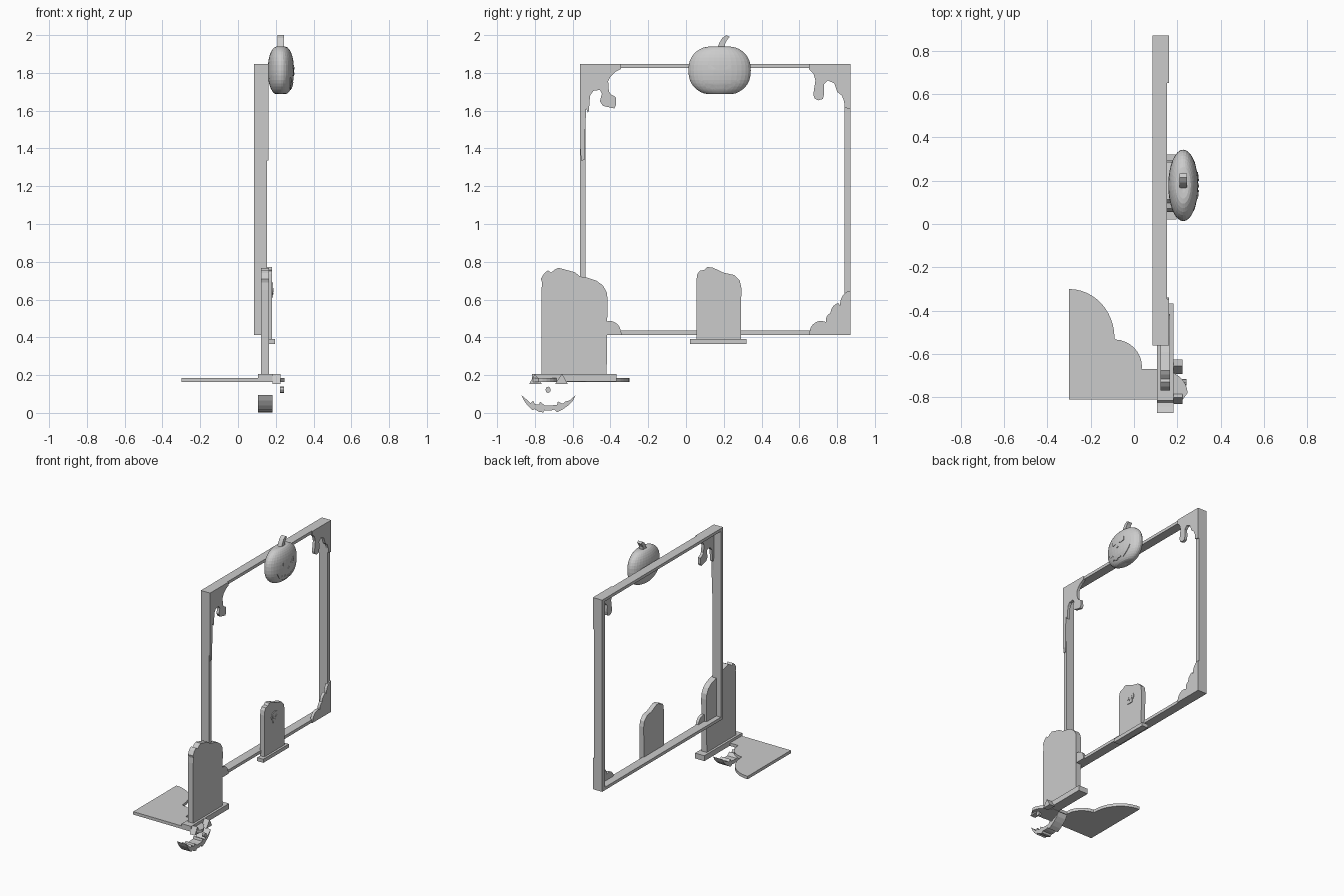
import bpy, bmesh, math


def finish(name, bm):
    bmesh.ops.recalc_face_normals(bm, faces=bm.faces)
    me = bpy.data.meshes.new(name)
    bm.to_mesh(me)
    bm.free()
    ob = bpy.data.objects.new(name, me)
    bpy.context.collection.objects.link(ob)
    return ob


def prism(name, pts, back, front):
    """Extrude a (y, z) outline along x; back and front may be functions of (y, z)."""
    bm = bmesh.new()
    at = lambda d, p: d(*p) if callable(d) else d
    a = [bm.verts.new((at(back, p), *p)) for p in pts]
    b = [bm.verts.new((at(front, p), *p)) for p in pts]
    caps = [bm.faces.new(a), bm.faces.new(b)]
    for i in range(len(pts)):
        j = (i + 1) % len(pts)
        bm.faces.new((a[i], a[j], b[j], b[i]))
    bmesh.ops.recalc_face_normals(bm, faces=bm.faces)
    bmesh.ops.triangulate(bm, faces=caps)
    return finish(name, bm)


def box(name, x0, x1, y0, y1, z0, z1):
    return prism(name, [(y0, z0), (y1, z0), (y1, z1), (y0, z1)], x0, x1)


def arc(cy, cz, ry, rz, a0, a1, n=8):
    return [(cy + ry * math.cos(math.radians(a0 + (a1 - a0) * i / n)),
             cz + rz * math.sin(math.radians(a0 + (a1 - a0) * i / n))) for i in range(n + 1)]


# Square frame
box("frame_top", .085, .153, -.56, .87, 1.825, 1.847)
box("frame_bottom", .085, .153, -.56, .87, .413, .435)
box("frame_left", .085, .153, -.56, -.533, .435, 1.825)
box("frame_right", .085, .153, .838, .87, .435, 1.825)

# Dripping slime in the upper corners
prism("slime_left", [
    (-.56, 1.847), (-.345, 1.847), (-.345, 1.82), (-.375, 1.805), (-.4, 1.78), (-.412, 1.755),
    (-.408, 1.70), (-.395, 1.685), (-.372, 1.672), (-.37, 1.63), (-.38, 1.612), (-.44, 1.625),
    (-.456, 1.65), (-.445, 1.69), (-.455, 1.71), (-.49, 1.705), (-.508, 1.68), (-.514, 1.60),
    (-.52, 1.59), (-.528, 1.61), (-.533, 1.52), (-.537, 1.34), (-.555, 1.335), (-.56, 1.40)], .14, .161)
prism("slime_right", [
    (.87, 1.847), (.65, 1.847), (.65, 1.82), (.675, 1.795), (.685, 1.76), (.674, 1.685),
    (.68, 1.665), (.70, 1.655), (.725, 1.662), (.732, 1.69), (.73, 1.74), (.75, 1.76),
    (.785, 1.745), (.80, 1.70), (.825, 1.68), (.837, 1.65), (.84, 1.615), (.87, 1.61)], .14, .161)

# Scalloped clouds in the lower corners
cloud = ([(0, 0), (.22, 0)] + arc(.15, .015, .065, .06, 10, 85, 5)
         + arc(.10, .075, .03, .04, -10, 80, 4) + arc(.05, .115, .055, .055, 0, 75, 5)
         + arc(0, .155, .055, .078, 0, 90, 6))
prism("cloud_right", [(.87 - u, .413 + v) for u, v in cloud], .14, .161)
prism("cloud_left", [(-.56 + u, .413 + v) for u, v in cloud], .14, .161)

# Large gravestone and its plinth
prism("large_gravestone", [
    (-.765, .2), (-.765, .65), (-.762, .69), (-.768, .71), (-.75, .74), (-.73, .755), (-.715, .742),
    (-.695, .758), (-.675, .768), (-.59, .745), (-.56, .722), (-.52, .715), (-.475, .7),
    (-.44, .675), (-.42, .64), (-.415, .6), (-.418, .45), (-.42, .2)], .122, .165)
box("large_plinth", .105, .182, -.815, -.367, .165, .205)

# Small gravestone on the lower rail
prism("small_gravestone", [
    (.055, .39), (.055, .70), (.06, .735), (.072, .752), (.098, .757), (.112, .772), (.14, .77),
    (.2, .742), (.255, .73), (.285, .7), (.293, .66), (.29, .39)], .145, .18)
box("small_plinth", .145, .196, .02, .32, .365, .392)

# Skull relief on the small gravestone
prism("skull", arc(.175, .655, .04, .035, -30, 210, 14)
      + [(.152, .628), (.153, .61), (.197, .61), (.198, .628)], .175, .185)
for s in (-1, 1):
    prism("skull_eye", arc(.175 + s * .016, .65, .01, .011, 0, 330, 11), .18, .188)
prism("skull_nose", [(.169, .628), (.181, .628), (.175, .638)], .18, .188)

# Flat scalloped ground slab
slab = ([(-.3, -.81)] + arc(-.3, -.525, .21, .225, 90, 0, 12) + arc(-.09, -.66, .127, .127, 88, 0, 8)
        + [(.035, -.67)] + arc(.11, -.78, .137, .11, 90, 0, 8) + [(.225, -.81)])
bm = bmesh.new()
f = bm.faces.new([bm.verts.new((x, y, .163)) for x, y in slab])
top = bmesh.ops.extrude_face_region(bm, geom=[f])["geom"]
bmesh.ops.translate(bm, vec=(0, 0, .022), verts=[g for g in top if isinstance(g, bmesh.types.BMVert)])
finish("ground_slab", bm)

# Pumpkin body: flattened, squared-off sphere with a dimple
CX, CY, CZ = .227, .178, 1.813
RX, RY, RZ = .069, .165, .134
E = .85


def spow(v):
    return math.copysign(abs(v) ** E, v)


bm = bmesh.new()
bmesh.ops.create_uvsphere(bm, u_segments=32, v_segments=20, radius=1)
for v in bm.verts:
    r = math.hypot(v.co.x, v.co.y)
    z = spow(v.co.z)
    k = spow(r) / r if r > 1e-6 else 0
    z *= 1 - .1 * max(0, 1 - r / .4)
    v.co = (CX + RX * v.co.x * k, CY + RY * v.co.y * k, CZ + RZ * z)
finish("pumpkin", bm)

# Curved stem
prism("pumpkin_stem", [(.162, 1.925), (.205, 1.925), (.207, 1.955), (.218, 1.975), (.232, 1.99),
                       (.215, 2.0), (.192, 1.985), (.178, 1.962)], .21, .244)


# Carved face following the pumpkin surface
def surface(offset):
    def fn(y, z):
        v = 1 - abs((z - CZ) / RZ) ** (2 / E)
        q = max(v, 0) ** E
        return CX + RX * math.sqrt(max(q - ((y - CY) / RY) ** 2, 0)) + offset
    return fn


mouth = [(-.145, .095), (-.115, .07), (-.095, .05), (-.082, .065), (-.072, .047), (-.05, .043),
         (-.045, .06), (-.02, .04), (.02, .04), (.045, .043), (.05, .06), (.075, .048), (.09, .06),
         (.11, .065), (.145, .095), (.13, .065), (.105, .04), (.075, .018), (.045, .003),
         (.03, .018), (.012, .012), (-.02, .014), (-.028, .002), (-.05, .006), (-.075, .02),
         (-.085, .014), (-.11, .038), (-.13, .065)]
prism("pumpkin_mouth", [(CY + u * .76, 1.708 + v * .72) for u, v in mouth], surface(-.02), surface(.004))
for s in (-1, 1):
    prism("pumpkin_eye", [(CY + s * .062, 1.853), (CY + s * .02, 1.822), (CY + s * .035, 1.817),
                          (CY + s * .06, 1.825)], surface(-.02), surface(.004))
prism("pumpkin_nose", [(CY - .01, 1.79), (CY + .01, 1.79), (CY, 1.803)], surface(-.02), surface(.004))

# Loose face pieces by the large gravestone
prism("loose_mouth", [(-.728 + u, v) for u, v in mouth], .106, .183)
for s in (-1, 1):
    prism("loose_eye", [(-.728 + s * .035, .153), (-.728 + s * .102, .153),
                        (-.728 + s * .072, .207)], .182, .224)
prism("loose_nose", arc(-.73, .122, .014, .017, 0, 315, 7), .222, .243)
